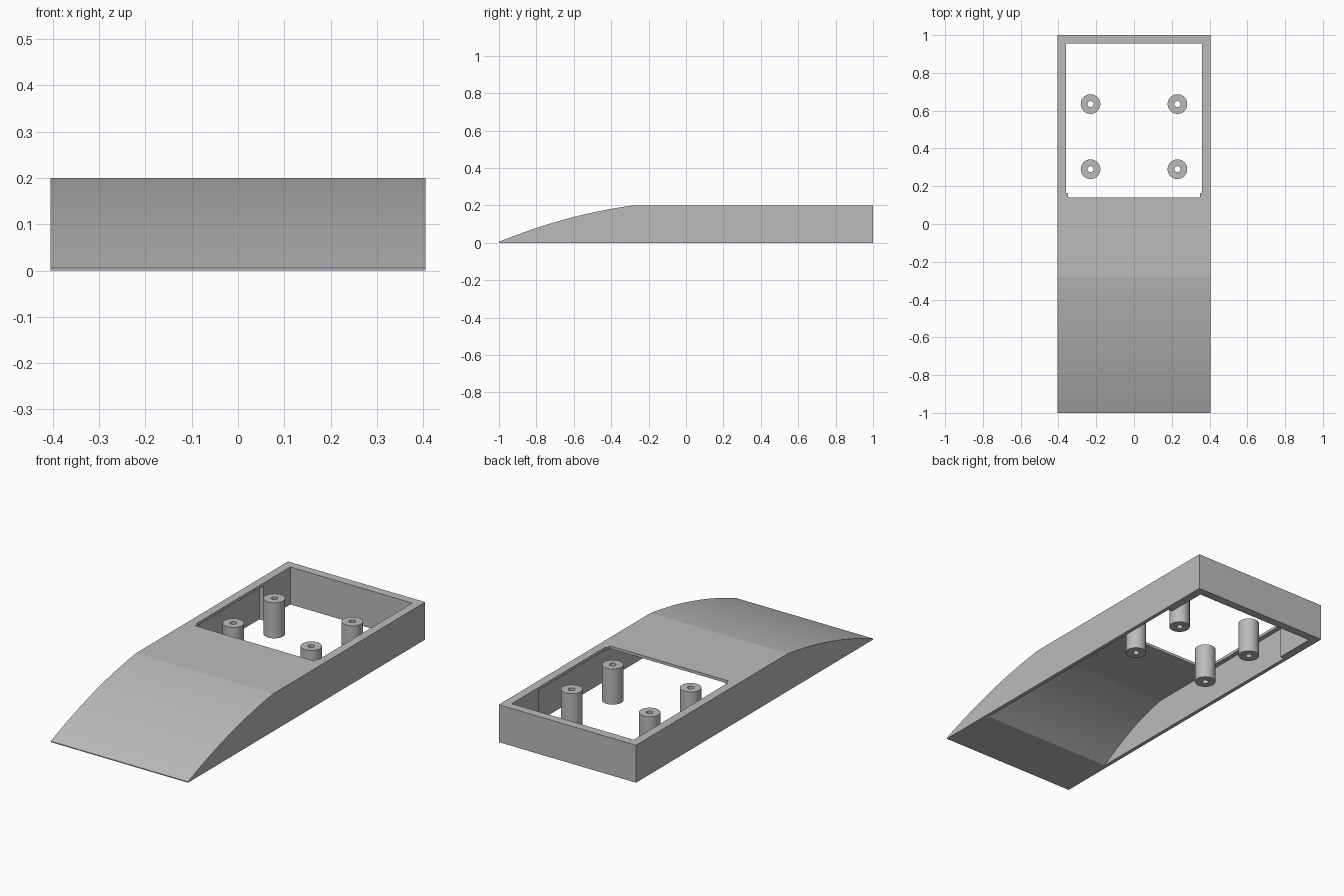
import bpy
import bmesh
import math
from mathutils import Vector

cube = bpy.data.objects.get("Cube")
if cube:
    bpy.data.objects.remove(cube, do_unlink=True)

grey = bpy.data.materials.new("Light grey plastic")
grey.use_nodes = True
colour = (0.5, 0.5, 0.5, 1)
grey.diffuse_color = colour
grey.node_tree.nodes["Principled BSDF"].inputs["Base Color"].default_value = colour


def prism(name, outline, depth):
    """Extrude a closed outline of 3D points along a vector."""
    bm = bmesh.new()
    face = bm.faces.new([bm.verts.new(p) for p in outline])
    new = bmesh.ops.extrude_face_region(bm, geom=[face])["geom"]
    verts = [v for v in new if isinstance(v, bmesh.types.BMVert)]
    bmesh.ops.translate(bm, verts=verts, vec=Vector(depth))
    bmesh.ops.recalc_face_normals(bm, faces=bm.faces)
    mesh = bpy.data.meshes.new(name)
    bm.to_mesh(mesh)
    bm.free()
    mesh.materials.append(grey)
    obj = bpy.data.objects.new(name, mesh)
    bpy.context.collection.objects.link(obj)
    return obj


def bowed(start, end, sag, steps=20):
    """Points of a shallow arc in the (y, z) plane."""
    points = []
    for i in range(steps + 1):
        t = i / steps
        y = start[0] + (end[0] - start[0]) * t
        z = start[1] + (end[1] - start[1]) * t + 4 * sag * t * (1 - t)
        points.append((y, z))
    return points


def side_prism(name, profile, half_width):
    outline = [(-half_width, y, z) for y, z in profile]
    return prism(name, outline, (2 * half_width, 0, 0))


def smooth(obj):
    bpy.ops.object.select_all(action="DESELECT")
    obj.select_set(True)
    bpy.context.view_layer.objects.active = obj
    bpy.ops.object.shade_smooth_by_angle(angle=math.radians(6))


def cut(obj, cutter):
    mod = obj.modifiers.new("Cut", "BOOLEAN")
    mod.operation = "DIFFERENCE"
    mod.solver = "EXACT"
    mod.object = cutter
    bpy.context.view_layer.objects.active = obj
    bpy.ops.object.modifier_apply(modifier=mod.name)
    bpy.data.objects.remove(cutter, do_unlink=True)


# Solid wedge body with a bowed ramp at the front
ramp = bowed((-1, 0.005), (-0.28, 0.2), 0.025)
body = side_prism("wedge_body", [(-1, 0)] + ramp + [(1, 0.2), (1, 0)], 0.405)

# Hollow underside that follows the ramp
ceiling = bowed((-0.69, 0), (-0.25, 0.185), 0.025)
cavity = [(-0.72, -0.1), (-0.69, -0.1)] + ceiling + [(0.73, 0.185), (0.73, -0.1)]
cut(body, side_prism("cavity_cutter", cavity[1:], 0.385))

# Rear opening through the top, with small tabs in its front corners
half = [(0.35, 0.14), (0.35, 0.165), (0.36, 0.165), (0.36, 0.955)]
opening = half + [(-x, y) for x, y in reversed(half)]
cut(body, prism("opening_cutter", [(x, y, -0.2) for x, y in opening], (0, 0, 0.6)))
smooth(body)


# Hollow mounting posts
def post(name, x, y, outer=0.052, inner=0.016, height=0.19, sides=40):
    def ring(radius, z):
        return [(radius * math.cos(2 * math.pi * i / sides),
                 radius * math.sin(2 * math.pi * i / sides), z) for i in range(sides)]
    obj = prism(name, ring(outer, 0), (0, 0, height))
    cut(obj, prism("bore_cutter", ring(inner, -0.1), (0, 0, 0.5)))
    obj.location = (x, y, 0)
    bpy.ops.object.select_all(action="DESELECT")
    obj.select_set(True)
    bpy.context.view_layer.objects.active = obj
    bpy.ops.object.shade_smooth_by_angle(angle=math.radians(30))


for side, x in (("left", 0.23), ("right", -0.23)):
    for end, y in (("front", 0.29), ("rear", 0.635)):
        post(f"{end}_{side}_post", x, y)
